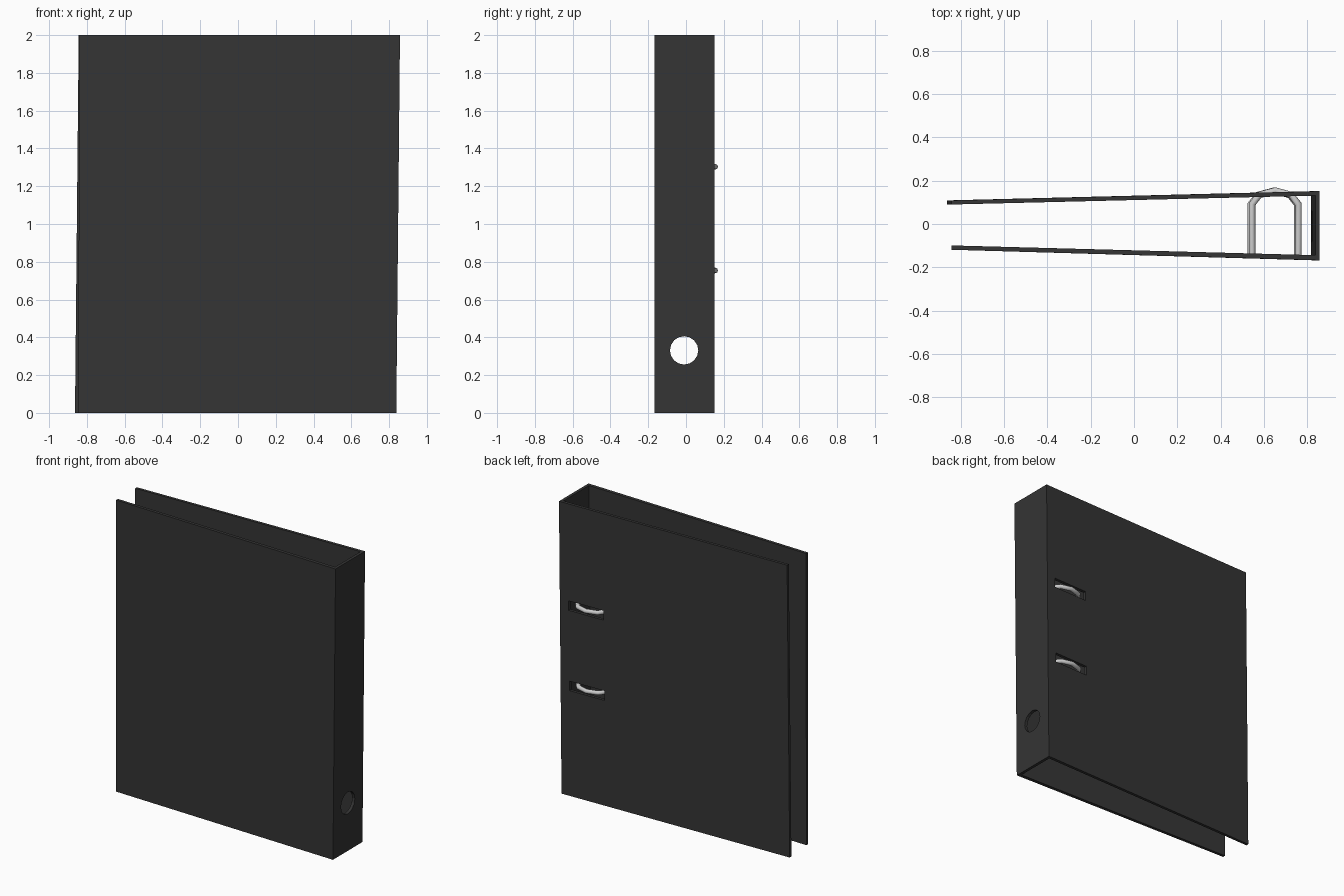
import bpy, bmesh, math
from mathutils import Vector

if "Cube" in bpy.data.objects:
    bpy.data.objects.remove(bpy.data.objects["Cube"])

HEIGHT = 2.0
LEAN = 0.0098            # the spine leans slightly in x as it rises


def material(name, rgb):
    m = bpy.data.materials.new(name)
    m.diffuse_color = (*rgb, 1)
    m.use_nodes = True
    m.node_tree.nodes["Principled BSDF"].inputs["Base Color"].default_value = m.diffuse_color
    return m


board = material("black_board", (0.035, 0.035, 0.035))
metal = material("ring_metal", (0.6, 0.6, 0.6))


def add_mesh(name, bm, mat=None):
    bmesh.ops.recalc_face_normals(bm, faces=bm.faces)
    me = bpy.data.meshes.new(name)
    bm.to_mesh(me)
    bm.free()
    ob = bpy.data.objects.new(name, me)
    bpy.context.collection.objects.link(ob)
    if mat:
        me.materials.append(mat)
    return ob


# Folded cover: U-shaped outline of (x, y, lean) pairs, outer and inner
outer = [(-0.844, -0.119, 0.001), (0.838, -0.168, LEAN),
         (0.838, 0.152, LEAN), (-0.863, 0.109, LEAN)]
inner = [(-0.844, -0.099, 0.001), (0.818, -0.144, LEAN),
         (0.818, 0.131, LEAN), (-0.863, 0.090, LEAN)]
bm = bmesh.new()


def level(points, z):
    return [bm.verts.new((x + k * z, y, z)) for x, y, k in points]


ob_, ib = level(outer, 0), level(inner, 0)
ot, it = level(outer, HEIGHT), level(inner, HEIGHT)
for i in range(3):
    j = i + 1
    bm.faces.new((ob_[i], ob_[j], ot[j], ot[i]))
    bm.faces.new((ib[i], it[i], it[j], ib[j]))
    bm.faces.new((ob_[i], ib[i], ib[j], ob_[j]))
    bm.faces.new((ot[i], ot[j], it[j], it[i]))
for i in (0, 3):
    bm.faces.new((ob_[i], ot[i], it[i], ib[i]))
cover = add_mesh("binder_cover", bm, board)


def cut(cutter):
    mod = cover.modifiers.new("cut", 'BOOLEAN')
    mod.operation = 'DIFFERENCE'
    mod.solver = 'EXACT'
    mod.object = cutter
    bpy.context.view_layer.objects.active = cover
    bpy.ops.object.modifier_apply(modifier=mod.name)
    bpy.data.objects.remove(cutter, do_unlink=True)


# Finger hole in the spine
bpy.ops.mesh.primitive_cylinder_add(vertices=16, radius=0.075, depth=0.2,
                                    location=(0.83, -0.01, 0.331),
                                    rotation=(0, math.pi / 2, 0))
cut(bpy.context.object)

# Ring slots in the back cover
ring_heights = (0.754, 1.303)
for z in ring_heights:
    bpy.ops.mesh.primitive_cube_add(size=1, location=(0.642 + LEAN * z, 0.14, z))
    slot = bpy.context.object
    slot.scale = (0.26, 0.12, 0.065)
    cut(slot)

# Arched rings standing on the inside of the front cover
path = [(0.533, -0.142), (0.533, 0.092), (0.566, 0.134), (0.640, 0.154),
        (0.713, 0.134), (0.746, 0.092), (0.746, -0.148)]
SIDES, RADIUS = 8, 0.015


def ring(name, z):
    bm = bmesh.new()
    pts = [Vector((x + LEAN * z, y, z)) for x, y in path]
    rows = []
    for i, p in enumerate(pts):
        a = (p - pts[i - 1]).normalized() if i else None
        b = (pts[i + 1] - p).normalized() if i < len(pts) - 1 else None
        t = ((a or b) + (b or a)).normalized()
        side = Vector((-t.y, t.x, 0))
        miter = RADIUS / side.dot(Vector((-(b or a).y, (b or a).x, 0)))
        rows.append([bm.verts.new(p + side * miter * math.cos(q) +
                                  Vector((0, 0, RADIUS * math.sin(q))))
                     for q in (2 * math.pi * s / SIDES for s in range(SIDES))])
    for r0, r1 in zip(rows, rows[1:]):
        for s in range(SIDES):
            n = (s + 1) % SIDES
            bm.faces.new((r0[s], r0[n], r1[n], r1[s]))
    bm.faces.new(rows[0])
    bm.faces.new(rows[-1])
    ob = add_mesh(name, bm, metal)
    bpy.ops.object.select_all(action='DESELECT')
    ob.select_set(True)
    bpy.context.view_layer.objects.active = ob
    bpy.ops.object.shade_smooth_by_angle(angle=math.radians(50))


for label, z in zip(("lower_ring", "upper_ring"), ring_heights):
    ring(label, z)
